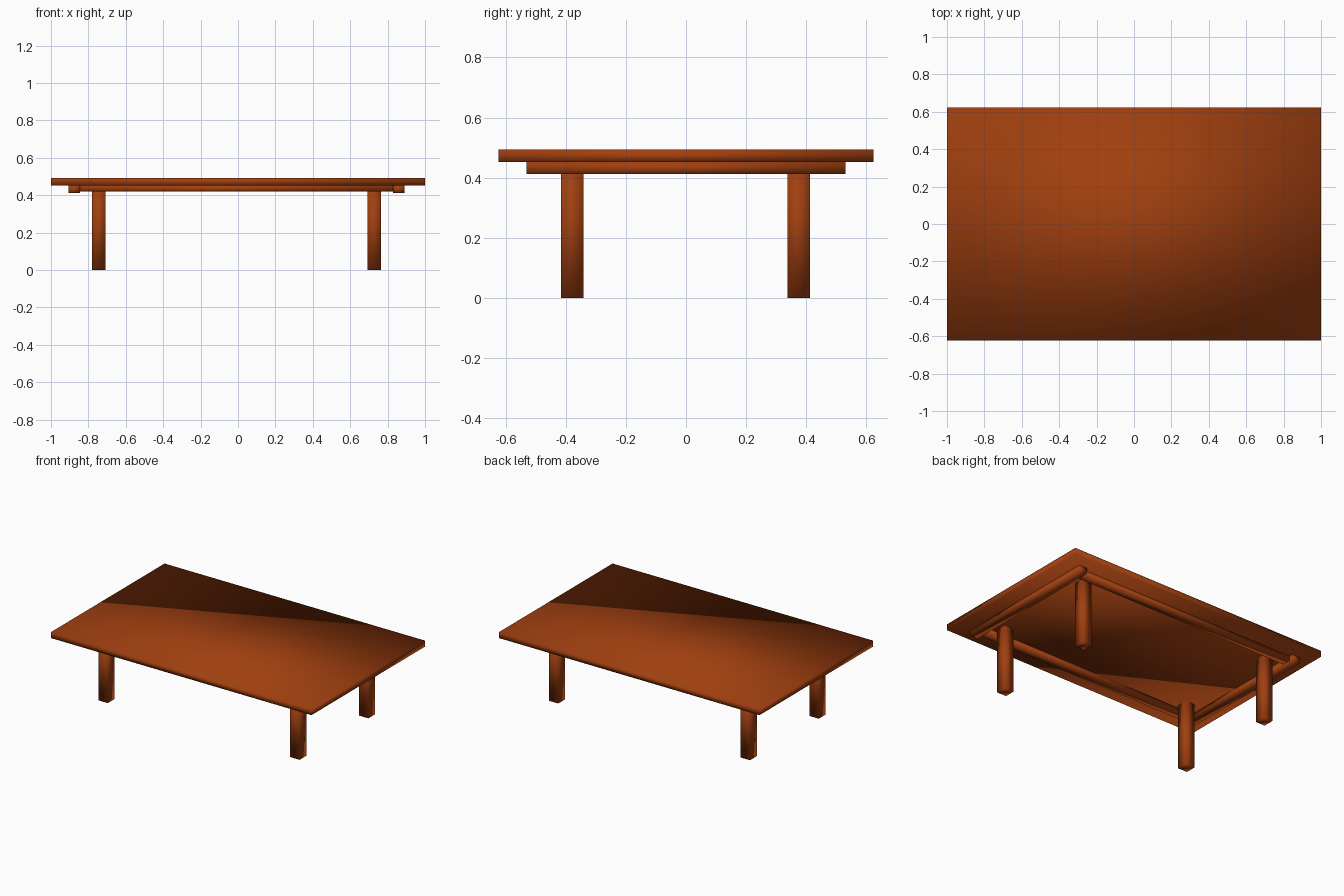
import bpy

if "Cube" in bpy.data.objects:
    bpy.data.objects.remove(bpy.data.objects["Cube"])

wood = bpy.data.materials.new("reddish brown wood")
wood.diffuse_color = (0.35, 0.05, 0.005, 1.0)
wood.use_nodes = True
wood.node_tree.nodes["Principled BSDF"].inputs["Base Color"].default_value = wood.diffuse_color


def box(name, x, y, z):
    """Box between the (min, max) limits on each axis, softly shaded."""
    limits = (x, y, z)
    bpy.ops.mesh.primitive_cube_add(size=1, location=[(a + b) / 2 for a, b in limits])
    ob = bpy.context.object
    ob.name = name
    ob.scale = [b - a for a, b in limits]
    bpy.ops.object.transform_apply(location=False, rotation=False, scale=True)
    bpy.ops.object.shade_smooth()
    ob.data.materials.append(wood)
    return ob


TOP_UNDERSIDE = 0.452
MID_X = -0.008  # the underframe sits slightly left of centre


def around(centre, width):
    return (centre - width / 2, centre + width / 2)


# Table top
box("table_top", (-1, 1), (-0.623, 0.623), (TOP_UNDERSIDE, 0.493))

# Short rails under each end
for side, s in (("left", -1), ("right", 1)):
    box(f"{side}_end_rail", around(MID_X + s * 0.867, 0.06),
        (-0.53, 0.53), (0.412, TOP_UNDERSIDE))

# Long rails, fitted between the end rails
for side, s in (("front", -1), ("back", 1)):
    box(f"{side}_long_rail", around(MID_X, 1.674),
        around(s * 0.47, 0.06), (0.42, TOP_UNDERSIDE))

# Square legs inside the frame
for y_side, sy in (("front", -1), ("back", 1)):
    for x_side, sx in (("left", -1), ("right", 1)):
        box(f"{y_side}_{x_side}_leg", around(MID_X + sx * 0.736, 0.072),
            around(-0.002 + sy * 0.377, 0.075), (0, TOP_UNDERSIDE))
